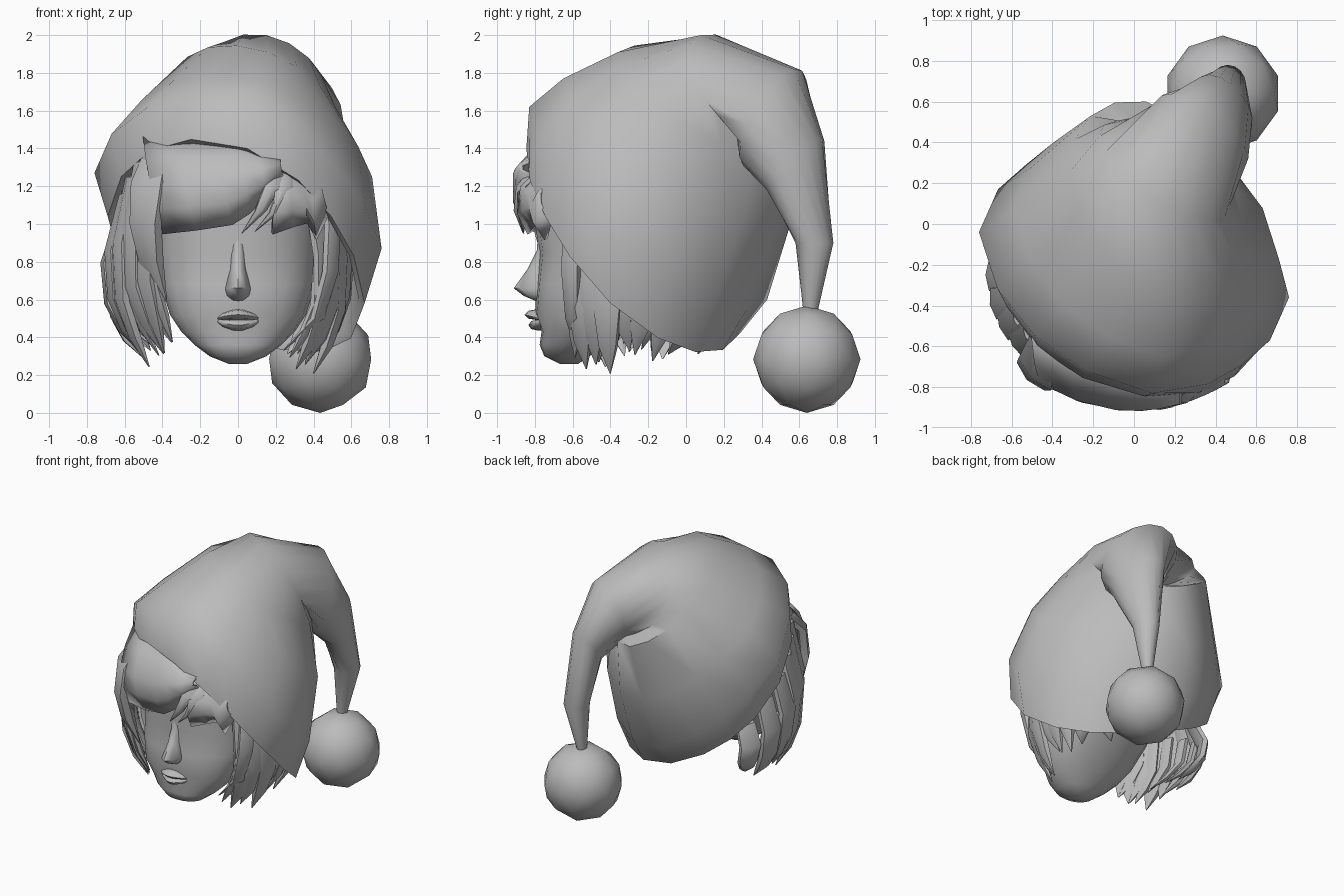
import bpy, bmesh, math, random
from mathutils import Vector as V

random.seed(4)
if "Cube" in bpy.data.objects:
    bpy.data.objects.remove(bpy.data.objects["Cube"])

clay = bpy.data.materials.new("clay_grey")
clay.use_nodes = True
clay.diffuse_color = (0.5, 0.5, 0.5, 1)
clay.node_tree.nodes["Principled BSDF"].inputs["Base Color"].default_value = (0.5, 0.5, 0.5, 1)


def finish(bm, name, angle=60):
    """Turn a bmesh into a named, smooth shaded object."""
    bmesh.ops.recalc_face_normals(bm, faces=bm.faces)
    me = bpy.data.meshes.new(name)
    bm.to_mesh(me)
    bm.free()
    me.materials.append(clay)
    ob = bpy.data.objects.new(name, me)
    bpy.context.collection.objects.link(ob)
    bpy.ops.object.select_all(action='DESELECT')
    ob.select_set(True)
    bpy.context.view_layer.objects.active = ob
    bpy.ops.object.shade_smooth_by_angle(angle=math.radians(angle))
    return ob


def loft(name, rings, n=14, caps=(True, True), angle=60):
    """Skin a row of rings: centre, side axis, front-back axis, then optionally the
    roundness power, sag of both sides and flattening of two opposite quarters."""
    bm = bmesh.new()
    loops = []
    for c, u, v, *extra in rings:
        power, sag, dent = extra or (1, 0, 0)
        loop = []
        for i in range(n):
            a = math.tau * i / n
            s, k = math.sin(a), math.cos(a)
            pinch = 1 - dent * max(0, -2 * s * k)
            s = math.copysign(abs(s) ** power, s) * pinch
            k = math.copysign(abs(k) ** power, k) * pinch
            loop.append(bm.verts.new(V(c) + V(u) * s + V(v) * k - V((0, 0, sag * s * s))))
        loops.append(loop)
    for a, b in zip(loops, loops[1:]):
        for i in range(n):
            j = (i + 1) % n
            bm.faces.new((a[i], a[j], b[j], b[i]))
    if caps[0]:
        bm.faces.new(loops[0])
    if caps[1]:
        bm.faces.new(loops[-1])
    return finish(bm, name, angle)


# Floppy cap: inner lining, tilted rim, hem, crown, then the drooping tail
loft("hat", [
    ((0.02, -0.14, 1.10), (0.62, -0.12, -0.20), (-0.06, 0.54, -0.43), 0.9, 0.06, 0.10),
    ((-0.01, -0.26, 0.92), (0.65, -0.11, -0.22), (-0.06, 0.54, -0.46), 0.87, 0.10, 0.08),
    ((-0.01, -0.28, 0.91), (0.68, -0.12, -0.23), (-0.06, 0.565, -0.49), 0.87, 0.10, 0.08),
    ((0.00, -0.20, 1.11), (0.76, -0.16, -0.20), (-0.09, 0.63, -0.51), 0.9, 0.04, 0.15),
    ((0.06, -0.05, 1.38), (0.65, -0.12, -0.13), (-0.08, 0.60, -0.39), 0.96, 0, 0.13),
    ((0.11, 0.12, 1.66), (0.43, -0.13, -0.14), (-0.05, 0.48, -0.25), 1, 0, 0.05),
    ((0.15, 0.26, 1.73), (0.32, -0.17, -0.06), (0, 0.18, -0.27), 1, 0, 0),
    ((0.34, 0.46, 1.56), (0.22, -0.14, -0.03), (0, -0.11, -0.26)),
    ((0.44, 0.58, 1.31), (0.14, -0.06, 0), (0.02, -0.14, -0.14)),
    ((0.46, 0.68, 0.90), (0.09, 0, 0), (0, -0.10, 0)),
    ((0.43, 0.66, 0.55), (0.035, 0, 0), (0, -0.04, 0)),
], n=16, caps=(False, True))

# Pompom
bm = bmesh.new()
bmesh.ops.create_icosphere(bm, subdivisions=2, radius=0.284)
bmesh.ops.translate(bm, verts=bm.verts, vec=(0.435, 0.64, 0.284))
finish(bm, "pompom")

# Head: height, half width, front, back
slices = [(0.26, 0.05, -0.67, -0.57), (0.30, 0.15, -0.75, -0.51), (0.36, 0.23, -0.775, -0.44),
          (0.43, 0.30, -0.765, -0.36), (0.52, 0.36, -0.80, -0.27), (0.68, 0.41, -0.79, -0.12),
          (0.85, 0.43, -0.775, 0.02), (1.00, 0.44, -0.80, 0.10), (1.20, 0.43, -0.78, 0.12),
          (1.35, 0.36, -0.66, 0.08), (1.45, 0.20, -0.48, -0.05)]
loft("head", [((0, (f + b) / 2, z), (w, 0, 0), (0, (f - b) / 2, 0), 0.9, 0, 0)
              for z, w, f, b in slices], n=20)

# Nose: height, half width, tip
loft("nose", [((0, -0.74, z), (w, 0, 0), (0, y + 0.74, 0)) for z, w, y in
              [(1.0, 0.04, -0.78), (0.86, 0.04, -0.79), (0.76, 0.045, -0.84),
               (0.66, 0.07, -0.912), (0.62, 0.065, -0.86), (0.59, 0.04, -0.79)]], n=10)

# Lips, lofted from corner to corner
for name, z, deep in (("upper_lip", 0.52, 0.07), ("lower_lip", 0.465, 0.05)):
    rings = []
    for x in (-0.12, -0.08, -0.03, 0, 0.03, 0.08, 0.12):
        k = 1 - (abs(x) / 0.13) ** 2
        rings.append(((x, -0.78 + 0.03 * (1 - k), 0.495 + (z - 0.495) * k),
                      (0, 0, 0.005 + 0.025 * k), (0, -deep * k - 0.005, 0)))
    loft(name, rings, n=8)


def lock(name, path, widths, thick=0.03):
    """Flat tapering lock of hair whose broad side faces away from the head."""
    rings = []
    for p, w in zip(path, widths):
        out = V((p[0], p[1] + 0.25, 0)).normalized()
        side = V((-out.y, out.x, 0))
        rings.append((p, side * w, out * min(thick, w * 0.6 + 0.002)))
    return loft(name, rings, n=6, angle=50)


# Side and back locks hanging from under the rim:
# side, name, radii, angles from the front
for s, label, rx, ry, angles in (
        (1, "left", 0.57, 0.52, (52, 61, 70, 80, 92, 105, 120, 138)),
        (-1, "right", 0.68, 0.56, (46, 55, 65, 76, 90, 106, 122))):
    for i, deg in enumerate(angles):
        a = math.radians(deg)
        front = deg < 110
        tip = random.uniform(0.20, 0.34) if front else random.uniform(0.30, 0.36)
        lean = random.uniform(-0.14, 0.10)
        top = 0.75
        if front:
            top = 1.40 - 0.008 * (deg - 46) if s < 0 else 1.15
        path = []
        for t, r, da in ((0, 0.90, 0), (0.35, 1.02, 0), (0.65, 0.99, 0.02),
                         (0.85, 0.88, 0.3 * lean), (1, 0.76, lean)):
            path.append((s * rx * r * math.sin(a + da),
                         -0.25 - ry * r * math.cos(a + da), top + (tip - top) * t))
        lock(f"{label}_side_lock_{i + 1}", path, (0.08, 0.09, 0.08, 0.055, 0.003), 0.035)
        if front:
            # Thin second tip splitting from the lock
            tail = [V(p) for p in path[1:]]
            for k, p in enumerate(tail):
                p.x *= 0.95 - 0.02 * k
                p.z += 0.02 * k
                p.y -= 0.02 * k
            lock(f"{label}_inner_lock_{i + 1}", tail, (0.05, 0.05, 0.04, 0.003), 0.025)

# Long locks framing the face
lock("cheek_lock", [(-0.42, -0.58, 1.38), (-0.47, -0.72, 1.22), (-0.49, -0.73, 1.0),
                    (-0.46, -0.69, 0.80), (-0.38, -0.66, 0.60)],
     (0.11, 0.13, 0.11, 0.08, 0.004), 0.05)
lock("temple_lock", [(0.46, -0.54, 1.15), (0.50, -0.60, 1.0), (0.49, -0.61, 0.75),
                     (0.42, -0.60, 0.50), (0.24, -0.58, 0.33)],
     (0.05, 0.06, 0.06, 0.045, 0.003))


def fringe(name, columns):
    """Curved fringe panel; each column has top x, bottom x and bottom height."""
    bm = bmesh.new()
    grid = []
    for xt, xb, zb in columns:
        col = []
        top = 1.46 - 0.42 * max(0, xt)
        for t, base in ((0, -0.70), (0.25, -0.83), (0.5, -0.905), (0.75, -0.905), (1, -0.85)):
            x = xt + (xb - xt) * t ** 1.3
            col.append(bm.verts.new((x, base + 0.65 * x * x, top + (zb - top) * t)))
        grid.append(col)
    for a, b in zip(grid, grid[1:]):
        for i in range(4):
            bm.faces.new((a[i], a[i + 1], b[i + 1], b[i]))
    ob = finish(bm, name)
    mod = ob.modifiers.new("thickness", 'SOLIDIFY')
    mod.thickness = 0.025
    mod.offset = 0


# Fringe
fringe("fringe_right", [(-0.50, -0.40, 0.95), (-0.32, -0.22, 0.97), (-0.13, -0.03, 1.0),
                        (0.0, 0.06, 1.06), (0.10, 0.15, 1.15), (0.22, 0.23, 1.26)])
fringe("fringe_left", [(0.20, 0.18, 0.95), (0.26, 0.29, 0.99), (0.33, 0.37, 1.01),
                       (0.38, 0.41, 0.92), (0.43, 0.47, 1.05)])
lock("parting_lock_1", [(0.20, -0.74, 1.36), (0.18, -0.87, 1.20), (0.12, -0.89, 1.07),
                        (0.02, -0.86, 0.95)], (0.045, 0.05, 0.035, 0.003))
lock("parting_lock_2", [(0.25, -0.71, 1.34), (0.25, -0.85, 1.20), (0.19, -0.875, 1.06),
                        (0.09, -0.86, 0.96)], (0.04, 0.045, 0.03, 0.003))
